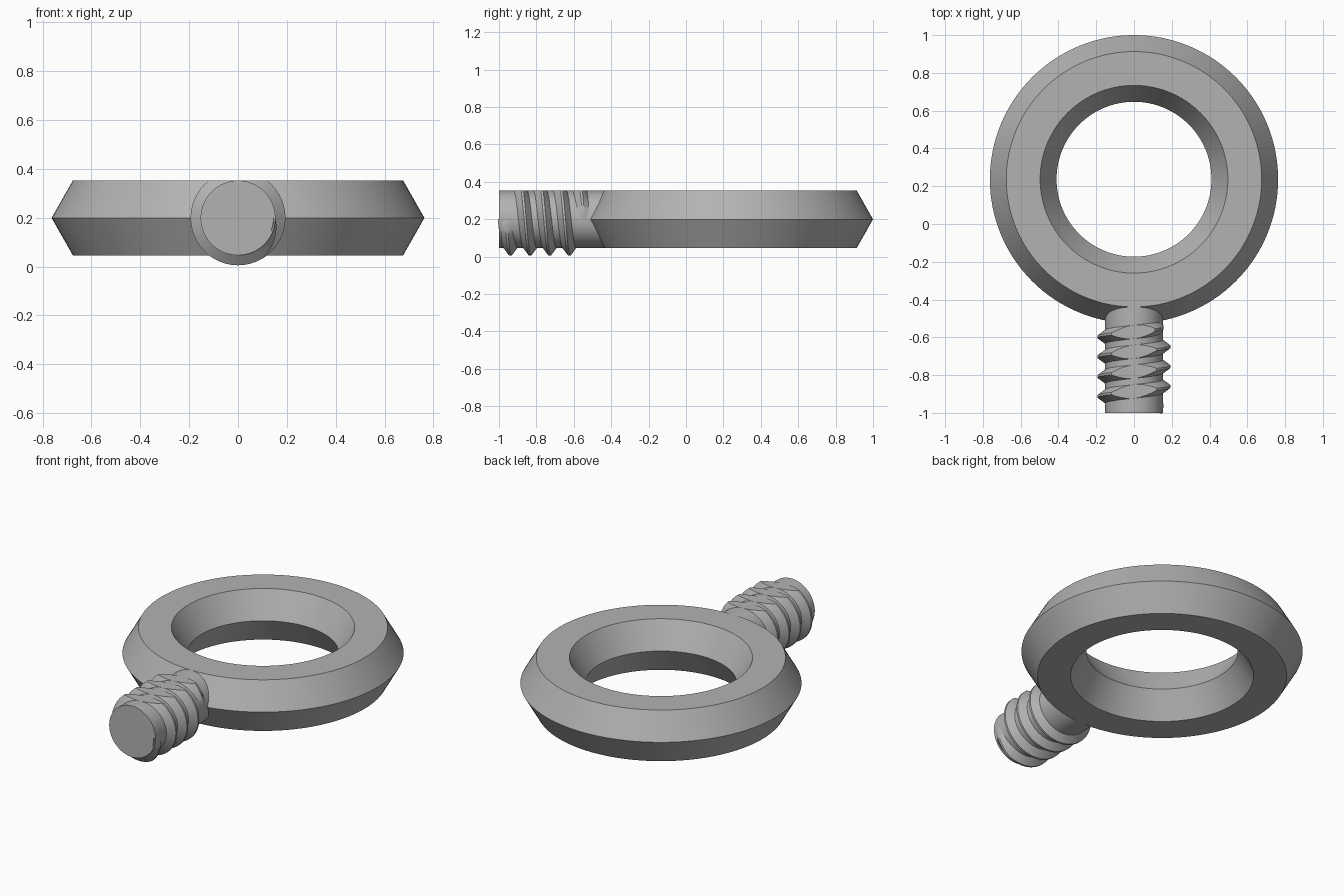
import bpy, bmesh, math
from mathutils import Matrix, Vector

cube = bpy.data.objects.get("Cube")
if cube:
    bpy.data.objects.remove(cube, do_unlink=True)

MID, HALF = 0.199, 0.153      # axis height and half thickness
RING_Y = 0.237                # ring centre
PITCH, TURNS, STEPS = 0.105, 4, 72
CREST, ROOT = 0.194, 0.145

steel = bpy.data.materials.new("grey_steel")
steel.use_nodes = True
colour = (0.45, 0.45, 0.45, 1)
steel.diffuse_color = colour
steel.node_tree.nodes["Principled BSDF"].inputs["Base Color"].default_value = colour


def finish(bm, name, angle):
    bmesh.ops.recalc_face_normals(bm, faces=bm.faces)
    mesh = bpy.data.meshes.new(name)
    bm.to_mesh(mesh)
    bm.free()
    mesh.materials.append(steel)
    obj = bpy.data.objects.new(name, mesh)
    bpy.context.collection.objects.link(obj)
    bpy.ops.object.select_all(action='DESELECT')
    obj.select_set(True)
    bpy.context.view_layer.objects.active = obj
    bpy.ops.object.shade_smooth_by_angle(angle=math.radians(angle))
    return obj


# Ring: hexagonal section swept around a vertical axis
bm = bmesh.new()
section = [(0.763, 0), (0.676, HALF), (0.497, HALF),
           (0.41, 0), (0.497, -HALF), (0.676, -HALF)]
verts = [bm.verts.new((r, RING_Y, MID + z)) for r, z in section]
edges = [bm.edges.new((verts[i], verts[i - 1])) for i in range(len(verts))]
bmesh.ops.spin(bm, geom=verts + edges, cent=(0, RING_Y, 0), axis=(0, 0, 1),
               angle=math.tau, steps=128, use_merge=True)
bmesh.ops.remove_doubles(bm, verts=bm.verts, dist=1e-5)
finish(bm, "ring", 25)

# Shank: plain rod running into the ring
bm = bmesh.new()
front, back = -1.0, -0.36
place = Matrix.Translation((0, (front + back) / 2, MID)) @ Matrix.Rotation(math.pi / 2, 4, 'X')
bmesh.ops.create_cone(bm, cap_ends=True, segments=96, radius1=HALF, radius2=HALF,
                      depth=back - front, matrix=place)
finish(bm, "shank", 30)

# Thread: tapered-end helical ridge, trimmed flat level with the ring top
bm = bmesh.new()
rows = []
total = TURNS * STEPS
for i in range(total + 1):
    a = -math.tau * i / STEPS
    y = -0.965 + PITCH * i / STEPS
    fade = min(1, min(i, total - i) / (STEPS / 6))
    crest = ROOT + (CREST - ROOT) * (0.15 + 0.85 * fade)
    rows.append([bm.verts.new((r * math.cos(a), y + dy, MID + r * math.sin(a)))
                 for dy, r in ((-0.042, ROOT), (-0.006, crest), (0.006, crest), (0.042, ROOT))])
for p, q in zip(rows, rows[1:]):
    for k in range(4):
        n = (k + 1) % 4
        bm.faces.new((p[k], p[n], q[n], q[k]))
bm.faces.new(rows[0])
bm.faces.new(rows[-1])
cut = bmesh.ops.bisect_plane(bm, geom=bm.verts[:] + bm.edges[:] + bm.faces[:],
                             plane_co=Vector((0, 0, MID + HALF)),
                             plane_no=Vector((0, 0, 1)), clear_outer=True)
rim = [e for e in cut["geom_cut"] if isinstance(e, bmesh.types.BMEdge)]
bmesh.ops.holes_fill(bm, edges=rim, sides=0)
finish(bm, "screw_thread", 30)
